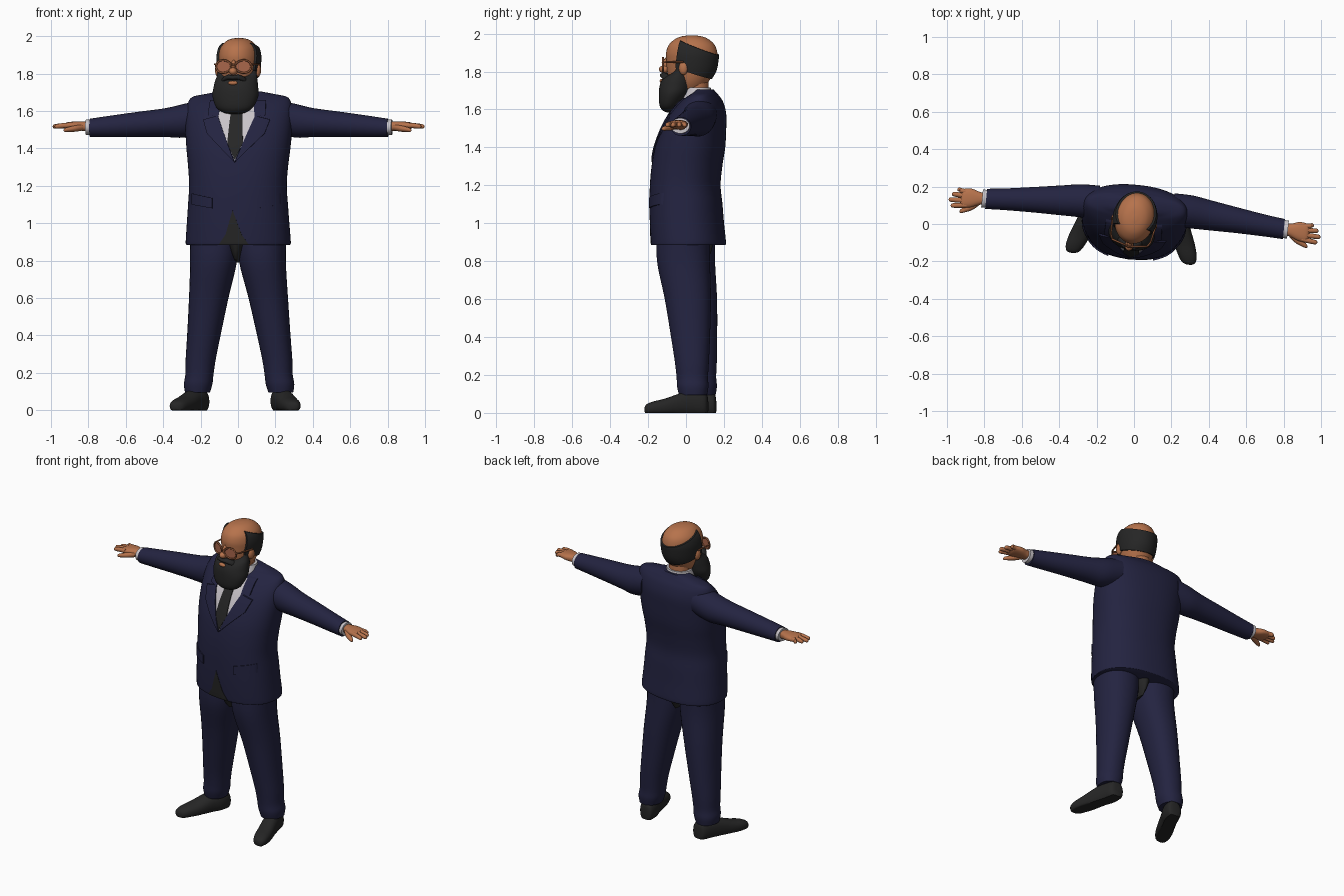
import bpy, bmesh, math
from mathutils import Vector, Matrix
from mathutils.bvhtree import BVHTree


def material(name, r, g, b):
    m = bpy.data.materials.new(name)
    m.diffuse_color = (r, g, b, 1)
    return m


NAVY = material("navy cloth", 0.017, 0.017, 0.052)
SKIN = material("skin", 0.47, 0.17, 0.072)
DARK = material("charcoal", 0.019, 0.019, 0.019)
WHITE = material("white shirt", 0.58, 0.55, 0.58)
FRAME = material("brown frame", 0.22, 0.075, 0.032)
LENS = material("tinted lens", 0.40, 0.135, 0.07)

# The body is turned slightly, the head a little more
BODY = (math.radians(-5.8), (0, 0, 0))
HEAD = (math.radians(-12), (0.005, 0.03, 0))


def finish(bm, name, mat, pose=BODY, mirror=False):
    bmesh.ops.recalc_face_normals(bm, faces=bm.faces[:])
    me = bpy.data.meshes.new(name)
    bm.to_mesh(me)
    bm.free()
    me.materials.append(mat)
    ob = bpy.data.objects.new(name, me)
    bpy.context.collection.objects.link(ob)
    ob.rotation_euler.z, ob.location = pose
    if mirror:
        ob.modifiers.new("Mirror", "MIRROR").use_mirror_merge = False
    return ob


def dense(rings, k):
    """Catmull-Rom interpolation between cross-sections."""
    r = [rings[0]] + list(rings) + [rings[-1]]
    out = []
    for i in range(1, len(r) - 2):
        for j in range(k):
            t = j / k
            out.append([0.5 * (2 * b + (c - a) * t + (2 * a - 5 * b + 4 * c - d) * t * t
                               + (3 * b - a - 3 * c + d) * t ** 3)
                        for a, b, c, d in zip(*r[i - 1:i + 3])])
    return out + [list(rings[-1])]


def cut(bm, co, no):
    """Remove everything on the positive side of a plane."""
    bmesh.ops.bisect_plane(bm, geom=bm.verts[:] + bm.edges[:] + bm.faces[:],
                           plane_co=co, plane_no=no, clear_outer=True)


def loft(name, axis, rings, mat, pose=BODY, mirror=False, n=32, k=4, p=2.0, floor=None, cuts=()):
    """Rings: (position on axis, centre 1, centre 2, radius 1, radius 2)."""
    bm = bmesh.new()
    rows = []
    for pos, c1, c2, r1, r2 in dense(rings, k):
        row = []
        for i in range(n):
            a = 2 * math.pi * i / n
            u, v = math.cos(a), math.sin(a)
            u = c1 + r1 * math.copysign(abs(u) ** (2 / p), u)
            v = c2 + r2 * math.copysign(abs(v) ** (2 / p), v)
            if floor is not None:
                v = max(v, floor)
            row.append(bm.verts.new({"x": (pos, u, v), "y": (u, pos, v), "z": (u, v, pos)}[axis]))
        rows.append(row)
    for a, b in zip(rows, rows[1:]):
        for i in range(n):
            bm.faces.new((a[i], a[(i + 1) % n], b[(i + 1) % n], b[i]))
    bm.faces.new(rows[0])
    bm.faces.new(rows[-1])
    for co, no in cuts:
        cut(bm, co, no)
        bmesh.ops.holes_fill(bm, edges=[e for e in bm.edges if e.is_boundary], sides=0)
    return finish(bm, name, mat, pose, mirror)


def ball(name, centre, radii, mat, pose=HEAD, mirror=False):
    bm = bmesh.new()
    bmesh.ops.create_uvsphere(bm, u_segments=24, v_segments=14, radius=1,
                              matrix=Matrix.Translation(centre) @ Matrix.Diagonal((*radii, 1)))
    return finish(bm, name, mat, pose, mirror)


def tube(name, points, r, mat, pose=HEAD, mirror=False, closed=False):
    cu = bpy.data.curves.new(name, "CURVE")
    cu.dimensions = "3D"
    cu.bevel_depth, cu.bevel_resolution = r, 3
    cu.use_fill_caps = True
    sp = cu.splines.new("POLY")
    sp.points.add(len(points) - 1)
    for q, co in zip(sp.points, points):
        q.co = (*co, 1)
    sp.use_cyclic_u = closed
    tmp = bpy.data.objects.new(name, cu)
    bm = bmesh.new()
    bm.from_mesh(tmp.to_mesh())
    bpy.data.objects.remove(tmp)
    return finish(bm, name, mat, pose, mirror)


# Jacket body
jacket = loft("jacket", "z", [
    (0.885, 0, 0.012, 0.277, 0.190), (0.90, 0, 0.013, 0.281, 0.195), (1.0, 0, 0.005, 0.274, 0.193),
    (1.1, 0, 0.0, 0.267, 0.190), (1.2, 0, -0.004, 0.261, 0.184), (1.3, 0, 0.005, 0.267, 0.184),
    (1.4, 0, 0.022, 0.278, 0.182), (1.5, 0, 0.043, 0.286, 0.166), (1.58, 0, 0.065, 0.287, 0.143),
    (1.64, 0, 0.083, 0.278, 0.108), (1.675, 0, 0.095, 0.255, 0.072), (1.69, 0, 0.1, 0.19, 0.055),
    (1.705, 0, 0.1, 0.11, 0.045)], NAVY, n=64, k=5, p=2.3)
tmp = bmesh.new()
tmp.from_mesh(jacket.data)
surface = BVHTree.FromBMesh(tmp)
tmp.free()


def patch(name, pts, lift, mat, mirror=False):
    """Plate with a convex (x, z) outline, wrapped on the jacket front."""
    xs, zs = zip(*pts)
    mid = Vector((sum(xs) / len(xs), 0, sum(zs) / len(zs)))
    bm = bmesh.new()
    bmesh.ops.create_grid(bm, x_segments=16, y_segments=16, size=1)
    for v in bm.verts:
        v.co = (min(xs) + (v.co.x + 1) / 2 * (max(xs) - min(xs)), 0,
                min(zs) + (v.co.y + 1) / 2 * (max(zs) - min(zs)))
    for (ax, az), (bx, bz) in zip(pts, pts[1:] + pts[:1]):
        co, no = Vector((ax, 0, az)), Vector((bz - az, 0, ax - bx)).normalized()
        cut(bm, co, no if (mid - co).dot(no) < 0 else -no)
    for v in bm.verts:
        hit = surface.ray_cast(Vector((v.co.x, -1, v.co.z)), Vector((0, 1, 0)))[0]
        v.co.y = (hit.y if hit else 0) + 0.008
    new = bmesh.ops.extrude_face_region(bm, geom=bm.faces[:])["geom"]
    bmesh.ops.translate(bm, vec=(0, -0.008 - lift, 0),
                        verts=[g for g in new if isinstance(g, bmesh.types.BMVert)])
    return finish(bm, name, mat, BODY, mirror)


# Shirt front, tie, lapels, pocket flaps, open jacket hem
patch("shirt_front", [(-0.1, 1.65), (0.1, 1.65), (0.107, 1.58), (0, 1.335), (-0.107, 1.58)], 0.002, WHITE)
patch("tie", [(-0.028, 1.64), (0.028, 1.64), (0.042, 1.43), (0, 1.34), (-0.042, 1.43)], 0.007, DARK)
patch("lapel", [(0, 1.325), (0.155, 1.48), (0.18, 1.555), (0.1, 1.575)], 0.009, NAVY, True)
patch("jacket_collar", [(0.097, 1.57), (0.155, 1.578), (0.15, 1.66), (0.088, 1.66)], 0.009, NAVY, True)
patch("pocket_flap", [(0.12, 1.08), (0.24, 1.1), (0.24, 1.16), (0.12, 1.135)], 0.008, NAVY, True)
patch("front_opening_top", [(-0.01, 1.07), (-0.048, 0.94), (0.038, 0.94)], 0.002, DARK)
patch("front_opening_bottom", [(-0.048, 0.94), (0.038, 0.94), (0.075, 0.886), (-0.085, 0.886)], 0.002, DARK)

# Sleeves, cuffs and hands
loft("sleeve", "x", [(0.2, 0.095, 1.57, 0.09, 0.09), (0.3, 0.095, 1.548, 0.088, 0.09),
     (0.4, 0.087, 1.538, 0.08, 0.077), (0.55, 0.075, 1.528, 0.068, 0.067),
     (0.7, 0.062, 1.517, 0.058, 0.057), (0.8, 0.054, 1.51, 0.054, 0.049)], NAVY, mirror=True)
loft("cuff", "x", [(0.78, 0.055, 1.512, 0.047, 0.04), (0.822, 0.053, 1.514, 0.049, 0.041)], WHITE, mirror=True)
loft("palm", "x", [(0.81, 0.054, 1.517, 0.03, 0.025), (0.84, 0.052, 1.519, 0.036, 0.025),
     (0.88, 0.05, 1.521, 0.05, 0.023), (0.92, 0.046, 1.522, 0.05, 0.018),
     (0.935, 0.046, 1.522, 0.04, 0.01)], SKIN, mirror=True, p=2.4)
for name, y, tip, spread in (("index_finger", 0.009, 0.985, -0.008), ("middle_finger", 0.034, 0.999, -0.003),
                             ("ring_finger", 0.058, 0.985, 0.004), ("little_finger", 0.08, 0.958, 0.009)):
    loft(name, "x", [(0.9, y, 1.523, 0.013, 0.015), (0.94, y + spread * 0.5, 1.522, 0.0135, 0.014),
         (tip - 0.012, y + spread, 1.518, 0.012, 0.012), (tip - 0.003, y + spread, 1.517, 0.008, 0.008),
         (tip, y + spread, 1.517, 0.002, 0.002)], SKIN, mirror=True, n=16)
loft("thumb", "x", [(0.835, 0.03, 1.513, 0.016, 0.016), (0.87, 0.008, 1.507, 0.022, 0.017),
     (0.905, -0.012, 1.502, 0.017, 0.014), (0.928, -0.024, 1.498, 0.011, 0.01),
     (0.936, -0.027, 1.497, 0.002, 0.002)], SKIN, mirror=True, n=16)

# Trousers and shoes
loft("trouser_leg", "z", [(0.095, 0.224, 0.06, 0.066, 0.074), (0.14, 0.22, 0.058, 0.076, 0.083),
     (0.19, 0.213, 0.055, 0.075, 0.083), (0.27, 0.206, 0.052, 0.08, 0.09), (0.4, 0.188, 0.043, 0.089, 0.103),
     (0.6, 0.16, 0.026, 0.105, 0.122), (0.8, 0.131, 0.0, 0.125, 0.14),
     (0.95, 0.13, 0.0, 0.13, 0.14)], NAVY, mirror=True, p=2.2)
loft("crotch", "z", [(0.79, 0, 0.01, 0.008, 0.09), (0.84, 0, 0.005, 0.035, 0.125),
                     (0.92, 0, 0.0, 0.07, 0.15)], DARK)
loft("shoe", "y", [(0.138, 0.21, 0.035, 0.02, 0.03), (0.125, 0.212, 0.045, 0.045, 0.06),
     (0.06, 0.226, 0.05, 0.056, 0.068), (0.0, 0.25, 0.045, 0.055, 0.06), (-0.08, 0.28, 0.03, 0.056, 0.046),
     (-0.14, 0.301, 0.025, 0.05, 0.036), (-0.176, 0.311, 0.02, 0.035, 0.026),
     (-0.187, 0.314, 0.018, 0.012, 0.012)], DARK, mirror=True, p=2.3, floor=0.0)

# Neck and shirt collar
loft("neck", "z", [(1.6, 0, 0.05, 0.07, 0.065), (1.72, 0, 0.055, 0.068, 0.065),
                   (1.82, 0, 0.04, 0.07, 0.07)], SKIN)
loft("shirt_collar", "z", [(1.6, 0, 0.05, 0.1, 0.105), (1.66, 0, 0.058, 0.095, 0.085),
                           (1.716, 0, 0.062, 0.082, 0.068)], WHITE)

# Bald head with a fringe of hair
skull = [(1.69, 0, -0.02, 0.055, 0.07), (1.74, 0, -0.015, 0.085, 0.1), (1.80, 0, -0.004, 0.1, 0.126),
         (1.86, 0, 0, 0.107, 0.135), (1.90, 0, 0, 0.107, 0.136), (1.94, 0, 0, 0.097, 0.122),
         (1.97, 0, 0, 0.072, 0.09), (1.985, 0, 0, 0.044, 0.055), (1.991, 0, 0, 0.01, 0.013)]
loft("head", "z", skull, SKIN, HEAD, n=48, k=5)
loft("hair", "z", [(z, x, y, a + 0.011, b + 0.008) for z, x, y, a, b in skull], DARK, HEAD, n=48, k=5,
     cuts=[((0, -0.055, 1.9), (0, -1, 0.15)), ((0, 0, 1.945), (0, 0.4, 1)), ((0, -0.055, 1.815), (0, -0.33, -1))])
ball("ear", (0.108, -0.022, 1.818), (0.017, 0.024, 0.036), SKIN, mirror=True)
ball("nose_tip", (0, -0.147, 1.812), (0.023, 0.03, 0.021), SKIN)
ball("nose_bridge", (0, -0.132, 1.838), (0.014, 0.024, 0.036), SKIN)

# Beard, moustache and lip
loft("beard", "z", [(1.583, 0, -0.115, 0.015, 0.01), (1.592, 0, -0.115, 0.06, 0.036),
     (1.62, 0, -0.11, 0.1, 0.059), (1.68, 0, -0.09, 0.124, 0.083), (1.73, 0, -0.078, 0.12, 0.09),
     (1.765, 0, -0.066, 0.114, 0.082), (1.795, 0, -0.048, 0.107, 0.05),
     (1.835, 0, -0.045, 0.106, 0.02)], DARK, HEAD, n=48)
loft("moustache", "x", [(0, -0.147, 1.778, 0.022, 0.012), (0.03, -0.143, 1.78, 0.022, 0.014),
     (0.06, -0.122, 1.766, 0.02, 0.013), (0.08, -0.104, 1.748, 0.006, 0.004)], DARK, HEAD, True, n=16)
ball("lower_lip", (0, -0.159, 1.75), (0.026, 0.013, 0.012), SKIN)

# Glasses
rim = [(0.053 + 0.043 * math.cos(a), -0.152 + 0.018 * (1 + math.cos(a)) / 2,
        1.838 + (0.034 + 0.004 * math.cos(a)) * math.sin(a)) for a in [i * math.pi / 14 for i in range(28)]]
tube("glasses_rim", rim, 0.0055, FRAME, mirror=True, closed=True)
bm = bmesh.new()
bm.faces.new([bm.verts.new(c) for c in rim])
finish(bm, "glasses_lens", LENS, HEAD, True)
tube("glasses_bridge", [(-0.013, -0.153, 1.845), (0, -0.157, 1.849), (0.013, -0.153, 1.845)], 0.005, FRAME)
tube("glasses_temple", [(0.094, -0.135, 1.848), (0.108, -0.11, 1.85), (0.118, -0.02, 1.85)], 0.005, FRAME, mirror=True)

# Smooth shading with sharp edges kept
for ob in bpy.context.scene.objects:
    ob.select_set(True)
bpy.context.view_layer.objects.active = jacket
bpy.ops.object.shade_smooth_by_angle(angle=math.radians(40))
